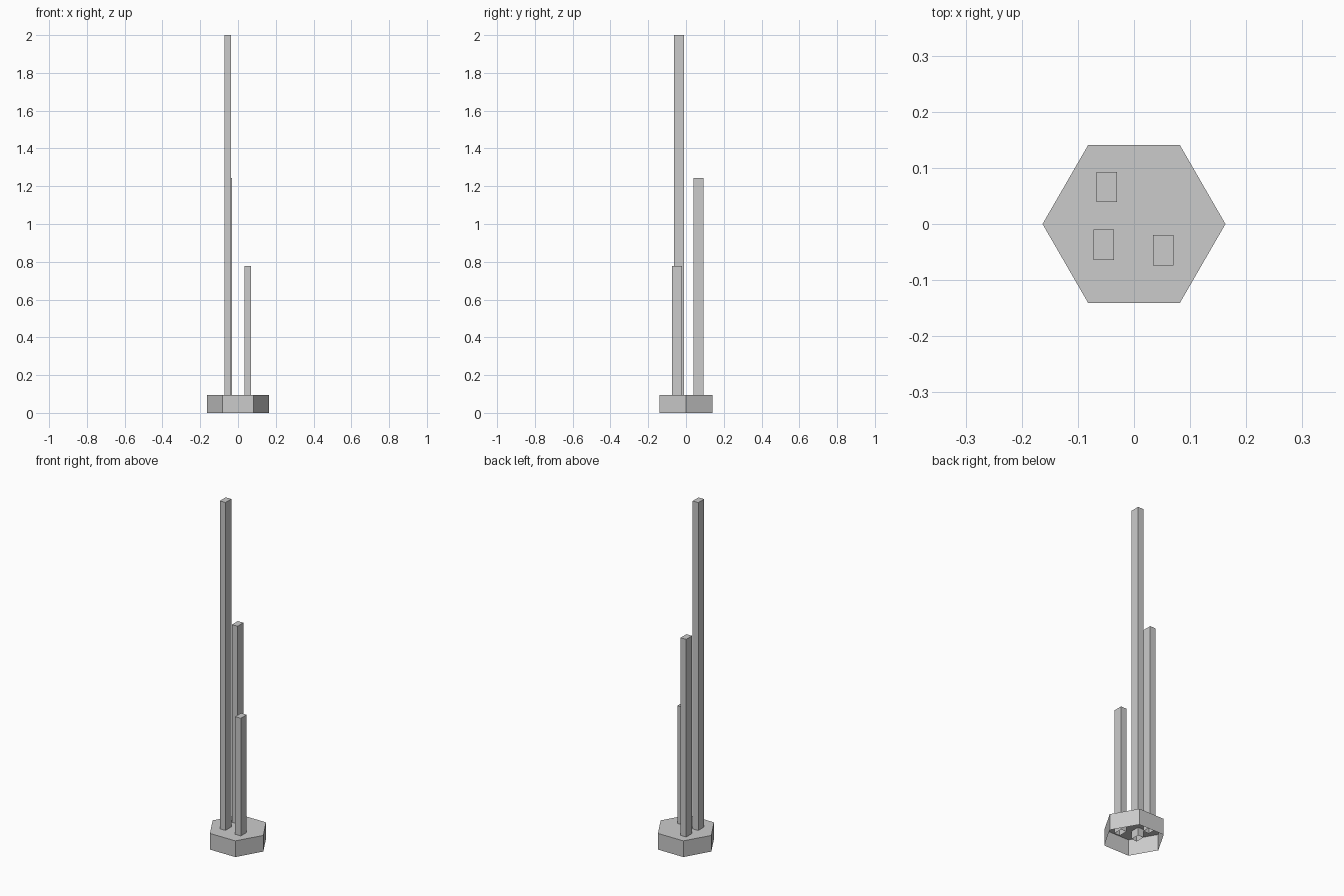
import bpy, bmesh
from math import cos, sin, pi

if "Cube" in bpy.data.objects:
    bpy.data.objects.remove(bpy.data.objects["Cube"])

BASE_RADIUS, BASE_HEIGHT = 0.163, 0.094
POST_W, POST_D, POST_FOOT = 0.036, 0.054, 0.047


def open_prism(name, outline, z0, z1):
    """Extruded outline with a top cap and an open underside."""
    bm = bmesh.new()
    low = [bm.verts.new((x, y, z0)) for x, y in outline]
    high = [bm.verts.new((x, y, z1)) for x, y in outline]
    n = len(outline)
    for i in range(n):
        j = (i + 1) % n
        bm.faces.new((low[i], low[j], high[j], high[i]))
    bm.faces.new(high)
    mesh = bpy.data.meshes.new(name)
    bm.to_mesh(mesh)
    bm.free()
    obj = bpy.data.objects.new(name, mesh)
    bpy.context.collection.objects.link(obj)
    return obj


# Hollow hexagonal base
hexagon = [(BASE_RADIUS * cos(i * pi / 3), BASE_RADIUS * sin(i * pi / 3))
           for i in range(6)]
open_prism("hexagonal_base", hexagon, 0, BASE_HEIGHT)

# Posts pass through the base top and end halfway down inside it
posts = {
    "tall_post": (-0.054, -0.037, 2.0),
    "middle_post": (-0.0485, 0.066, 1.243),
    "short_post": (0.052, -0.047, 0.778),
}
for name, (x, y, top) in posts.items():
    w, d = POST_W / 2, POST_D / 2
    corners = [(x - w, y - d), (x + w, y - d), (x + w, y + d), (x - w, y + d)]
    open_prism(name, corners, POST_FOOT, top)
